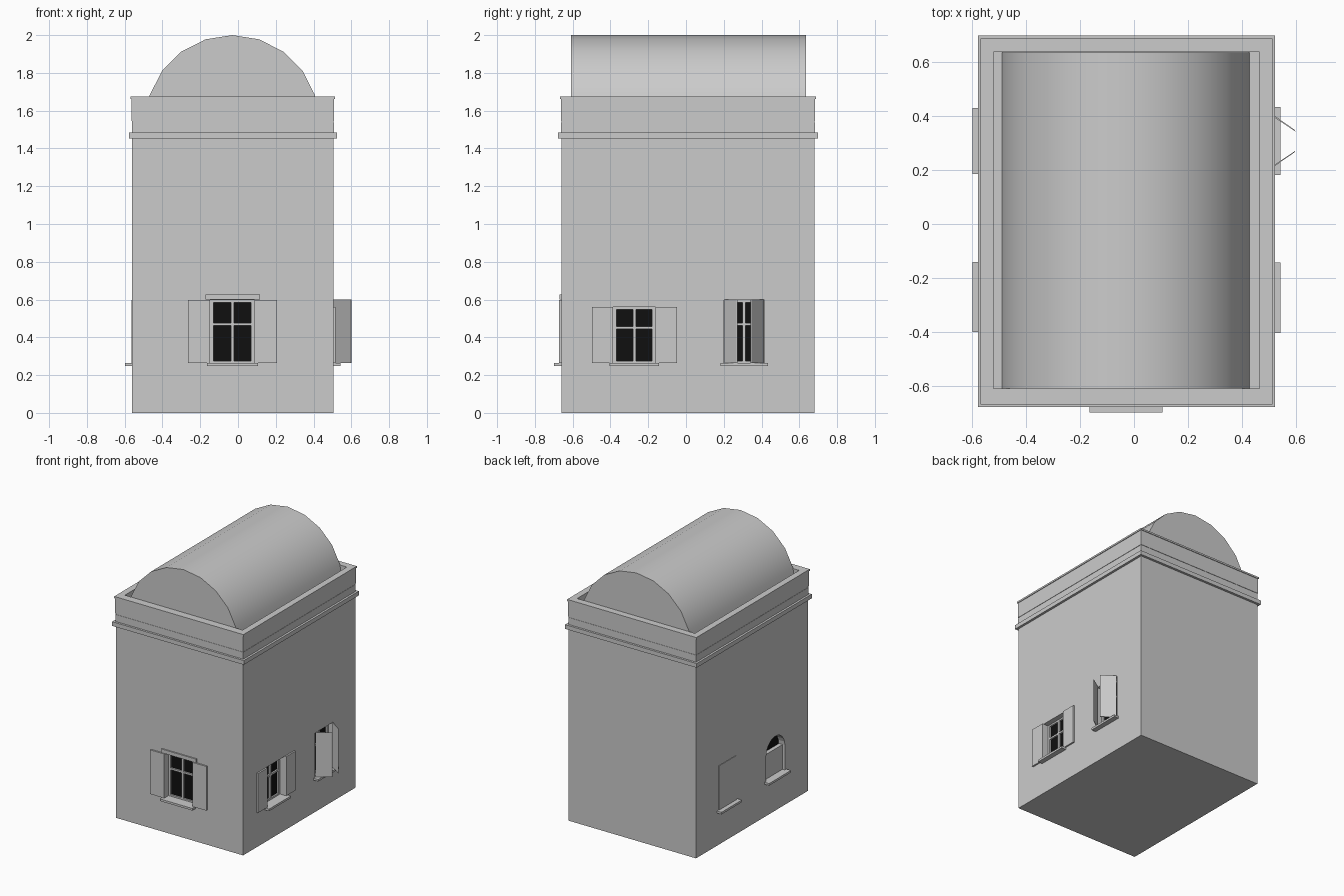
import bpy, bmesh, math
from mathutils import Vector

if "Cube" in bpy.data.objects:
    bpy.data.objects.remove(bpy.data.objects["Cube"])


def material(name, v):
    m = bpy.data.materials.new(name)
    m.diffuse_color = (v, v, v, 1)
    m.use_nodes = True
    m.node_tree.nodes["Principled BSDF"].inputs["Base Color"].default_value = m.diffuse_color
    return m


GREY = material("plaster_grey", 0.6)
BLACK = material("glass_black", 0.005)

# body extents
X0, X1, Y0, Y1 = -0.56, 0.505, -0.66, 0.68


def prism(name, pts, vec, mat=GREY):
    """Extrude a flat polygon along a vector."""
    bm = bmesh.new()
    face = bm.faces.new([bm.verts.new(p) for p in pts])
    ext = bmesh.ops.extrude_face_region(bm, geom=[face], use_keep_orig=True)
    vs = [g for g in ext["geom"] if isinstance(g, bmesh.types.BMVert)]
    bmesh.ops.translate(bm, verts=vs, vec=Vector(vec))
    bmesh.ops.recalc_face_normals(bm, faces=bm.faces)
    me = bpy.data.meshes.new(name)
    bm.to_mesh(me)
    bm.free()
    me.materials.append(mat)
    ob = bpy.data.objects.new(name, me)
    bpy.context.collection.objects.link(ob)
    return ob


def block(name, x0, x1, y0, y1, z0, z1):
    return prism(name, [(x0, y0, z0), (x1, y0, z0), (x1, y1, z0), (x0, y1, z0)], (0, 0, z1 - z0))


def ring(name, grow, z0, z1):
    """Open rectangular band round the top; grow is its overhang."""
    ix0, ix1, iy0, iy1 = -0.52, 0.465, -0.61, 0.637
    ox0, ox1, oy0, oy1 = X0 - grow, X1 + grow, Y0 - grow, Y1 + grow
    bm = bmesh.new()
    loops = []
    for (a, b, c, d), z in (((ox0, ox1, oy0, oy1), z0), ((ox0, ox1, oy0, oy1), z1),
                            ((ix0, ix1, iy0, iy1), z1), ((ix0, ix1, iy0, iy1), z0)):
        loops.append([bm.verts.new(p) for p in ((a, c, z), (b, c, z), (b, d, z), (a, d, z))])
    for i in range(4):
        p, q = loops[i], loops[(i + 1) % 4]
        for k in range(4):
            bm.faces.new((p[k], p[(k + 1) % 4], q[(k + 1) % 4], q[k]))
    bmesh.ops.recalc_face_normals(bm, faces=bm.faces)
    me = bpy.data.meshes.new(name)
    bm.to_mesh(me)
    bm.free()
    me.materials.append(GREY)
    bpy.context.collection.objects.link(bpy.data.objects.new(name, me))


def on_wall(wall, u, n, z):
    """Wall coordinates (along, outward, up) to world."""
    if wall == "front":
        return (u, Y0 - n, z)
    return (X1 + n, u, z) if wall == "right" else (X0 - n, u, z)


def panel(name, wall, shape, n0, n1, mat=GREY):
    vec = Vector(on_wall(wall, 0, n1, 0)) - Vector(on_wall(wall, 0, n0, 0))
    return prism(name, [on_wall(wall, u, n0, z) for u, z in shape], vec, mat)


def rect(u0, u1, z0, z1):
    return [(u0, z0), (u1, z0), (u1, z1), (u0, z1)]


def arch(u0, u1, z0, spring):
    c, r = (u0 + u1) / 2, (u1 - u0) / 2
    top = [(c + r * math.cos(math.pi * i / 12), spring + r * math.sin(math.pi * i / 12)) for i in range(13)]
    return [(u0, z0), (u1, z0)] + top


# main body
body = block("body", X0, X1, Y0, Y1, 0, 1.55)


def cut(wall, shape, depth=0.06):
    cutter = panel("cutter", wall, shape, -depth, 0.05)
    cutter.hide_render = True
    mod = body.modifiers.new("recess", "BOOLEAN")
    mod.operation, mod.solver, mod.object = "DIFFERENCE", "EXACT", cutter
    bpy.context.view_layer.objects.active = body
    bpy.ops.object.modifier_apply(modifier=mod.name)
    bpy.data.objects.remove(cutter)


def sill(name, wall, u0, u1):
    panel(name + "_sill", wall, rect(u0 - 0.018, u1 + 0.018, 0.247, 0.263), -0.055, 0.038)


def window(name, wall, u0, u1, z1, bar_z):
    """Recessed glass with frame, glazing bars and sill."""
    z0, f = 0.263, 0.018
    cut(wall, rect(u0, u1, z0, z1))
    panel(name + "_glass", wall, rect(u0, u1, z0, z1), -0.059, -0.052, BLACK)
    c = (u0 + u1) / 2
    bars = {"frame_left": (u0, u0 + f, z0, z1), "frame_right": (u1 - f, u1, z0, z1),
            "frame_top": (u0, u1, z1 - 0.012, z1), "frame_bottom": (u0, u1, z0, z0 + 0.012),
            "upright_bar": (c - 0.008, c + 0.008, z0, z1),
            "cross_bar": (u0, u1, bar_z - 0.007, bar_z + 0.007)}
    for part, r in bars.items():
        panel(name + "_" + part, wall, rect(*r), -0.058, -0.04)
    sill(name, wall, u0, u1)


def flat_shutters(name, wall, u0, u1, z1):
    w = (u1 - u0) / 2
    panel(name + "_left_shutter", wall, rect(u0 - w, u0, 0.263, z1), 0, 0.012)
    panel(name + "_right_shutter", wall, rect(u1, u1 + w, 0.263, z1), 0, 0.012)


# front window with lintel and open shutters
window("front_window", "front", -0.147, 0.088, 0.597, 0.47)
flat_shutters("front_window", "front", -0.147, 0.088, 0.597)
panel("front_window_lintel", "front", rect(-0.173, 0.117, 0.6, 0.628), 0, 0.01)

# right wall: one window with shutters folded flat
window("right_front_window", "right", -0.386, -0.161, 0.56, 0.45)
flat_shutters("right_front_window", "right", -0.386, -0.161, 0.56)

# right wall: one window with half closed shutters
window("right_back_window", "right", 0.2, 0.415, 0.597, 0.47)
for part, ya, yb in (("left", 0.203, 0.265), ("right", 0.412, 0.35)):
    t = 0.010 if yb > ya else -0.010
    prism("right_back_window_%s_shutter" % part,
          [(X1, ya, 0.263), (0.594, yb, 0.263), (0.6, yb + t * 0.8, 0.263), (X1 + 0.005, ya + t, 0.263)],
          (0, 0, 0.337))

# left wall: arched window with closed lower panel
a0, a1 = -0.382, -0.158
cut("left", arch(a0, a1, 0.263, 0.45))
panel("left_front_window_glass", "left", arch(a0, a1, 0.263, 0.45), -0.059, -0.052, BLACK)
panel("left_front_window_panel", "left", rect(a0, a1, 0.263, 0.45), -0.05, -0.02)
sill("left_front_window", "left", a0, a1)

# left wall: blind window with flush closed panel
panel("left_back_blind_panel", "left", rect(0.203, 0.412, 0.263, 0.597), -0.02, 0.004)
sill("left_back_window", "left", 0.203, 0.412)

# cornice, parapet and coping
ring("cornice", 0.018, 1.453, 1.485)
ring("frieze", 0.002, 1.485, 1.538)
ring("parapet", 0.003, 1.545, 1.662)
ring("coping", 0.008, 1.662, 1.675)

# barrel roof
R, CX = 0.46, -0.03
roof = prism("barrel_roof",
             [(CX + R * math.cos(math.pi * i / 10), -0.61, 1.54 + R * math.sin(math.pi * i / 10)) for i in range(11)],
             (0, 1.245, 0))
bpy.ops.object.select_all(action="DESELECT")
roof.select_set(True)
bpy.context.view_layer.objects.active = roof
bpy.ops.object.shade_smooth_by_angle(angle=math.radians(30))
